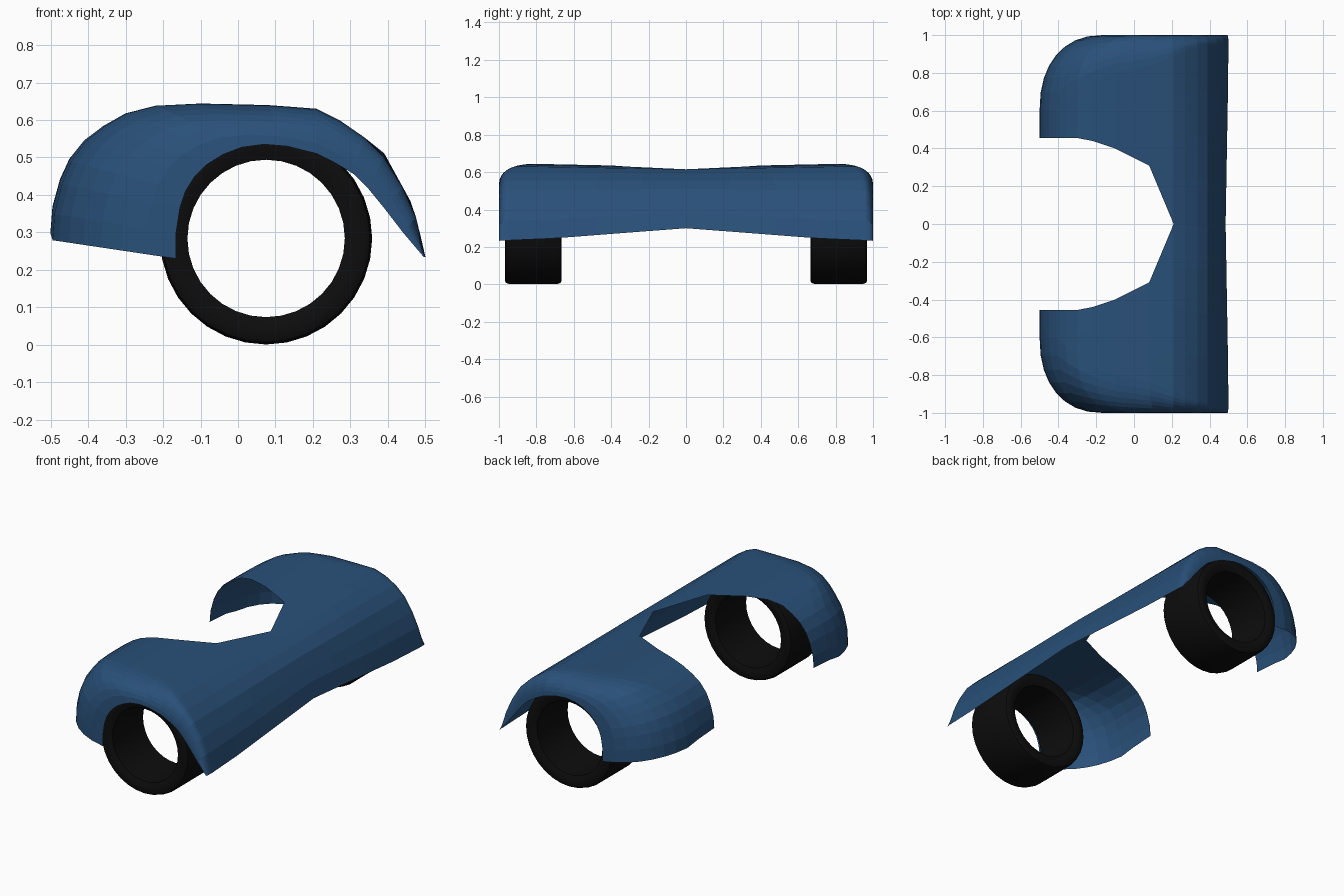
import bpy, bmesh, math
from mathutils import Vector, Matrix

if "Cube" in bpy.data.objects:
    bpy.data.objects.remove(bpy.data.objects["Cube"])


def material(name, rgb, rough):
    m = bpy.data.materials.new(name)
    m.use_nodes = True
    m.diffuse_color = (*rgb, 1)
    b = m.node_tree.nodes["Principled BSDF"]
    b.inputs["Base Color"].default_value = (*rgb, 1)
    b.inputs["Roughness"].default_value = rough
    return m


def add_object(name, bm, mat):
    bmesh.ops.recalc_face_normals(bm, faces=bm.faces)
    mesh = bpy.data.meshes.new(name)
    bm.to_mesh(mesh)
    bm.free()
    mesh.materials.append(mat)
    ob = bpy.data.objects.new(name, mesh)
    bpy.context.collection.objects.link(ob)
    return ob


blue = material("dark blue paint", (0.022, 0.08, 0.19), 0.5)
black = material("black rubber", (0.004, 0.004, 0.004), 0.8)

# Bodywork stations: outer profile (x, z) and the matching wheel arch point
outer = [(.5, .235), (.475, .34), (.44, .42), (.39, .5), (.335, .555), (.27, .6),
         (.21, .63), (.08, .64), (-.1, .645), (-.22, .64), (-.3, .62), (-.36, .585),
         (-.41, .545), (-.45, .49), (-.475, .43), (-.495, .35), (-.5, .28)]
arch = [(.495, .235), (.44, .3), (.39, .365), (.345, .42), (.31, .455), (.26, .485),
        (.21, .51), (.13, .53), (.07, .535), (.01, .527), (-.04, .508), (-.085, .48),
        (-.115, .45), (-.14, .41), (-.155, .365), (-.165, .3), (-.165, .23)]
# Inner edge of the cut-out, and where the corner rounding starts
inner_y = [0] * 7 + [.31, .4, .44] + [.455] * 7
round_y = [.95] * 4 + [.94, .92, .89, .84, .8, .75, .7, .65] + [.6] * 5
FLAT, ROUND = 4, 8


def waist(x, y, z):
    """Narrow the panel towards the middle of its length."""
    w = max(0, 1 - y / .85)
    return (x - .015 * w * (x > .4), y, z + w * (.065 - .08 * (z - .235) / .395))


bm = bmesh.new()
rows = []
for (x, z), (ax, az), y0, y1 in zip(outer, arch, inner_y, round_y):
    row = [bm.verts.new(waist(x, y0 + (y1 - y0) * k / FLAT, z)) for k in range(FLAT + 1)]
    for k in range(1, ROUND + 1):
        t = math.pi / 2 * k / ROUND
        f = 1 - max(0, math.cos(t)) ** .88
        g = math.sin(t) ** .88
        row.append(bm.verts.new((x + (ax - x) * f, y1 + (1 - y1) * g, z + (az - z) * f)))
    rows.append(row)
for a, b in zip(rows, rows[1:]):
    for k in range(len(a) - 1):
        bm.faces.new((a[k], a[k + 1], b[k + 1], b[k]))
body = add_object("fender_panel", bm, blue)
mirror = body.modifiers.new("mirror", 'MIRROR')
mirror.use_axis = (False, True, False)
mirror.merge_threshold = .001

# Tyres: rounded section spun around the axle
section = [(.21, -.14), (.235, -.15), (.265, -.152), (.277, -.145), (.283, -.125)]
section += [(r, -y) for r, y in reversed(section)]
axle = Vector((.075, 0, .284))
for side, name in ((-1, "right_tyre"), (1, "left_tyre")):
    bm = bmesh.new()
    centre = axle + Vector((0, side * .817, 0))
    verts = [bm.verts.new(centre + Vector((0, y, -r))) for r, y in section]
    edges = [bm.edges.new((v, verts[(i + 1) % len(verts)])) for i, v in enumerate(verts)]
    bmesh.ops.spin(bm, geom=verts + edges, cent=centre, axis=(0, 1, 0),
                   angle=math.tau, steps=32, use_merge=True)
    bmesh.ops.remove_doubles(bm, verts=bm.verts, dist=.0005)
    tyre = add_object(name, bm, black)
    bpy.ops.object.select_all(action='DESELECT')
    tyre.select_set(True)
    bpy.context.view_layer.objects.active = tyre
    bpy.ops.object.shade_smooth_by_angle(angle=math.radians(40))
